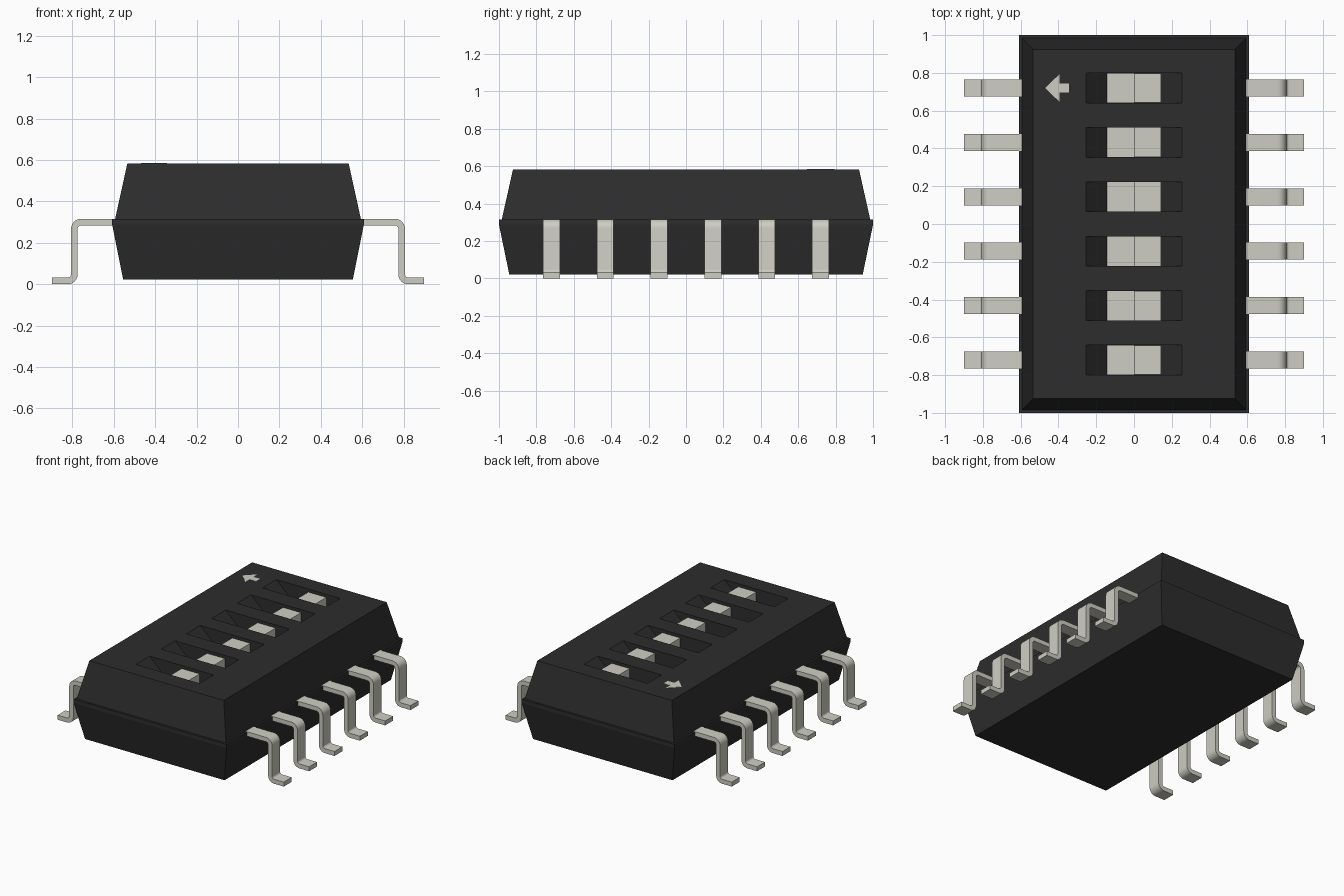
import bpy, bmesh, math

old = bpy.data.objects.get("Cube")
if old:
    bpy.data.objects.remove(old, do_unlink=True)


def material(name, color):
    m = bpy.data.materials.new(name)
    m.use_nodes = True
    m.diffuse_color = (*color, 1)
    node = next(n for n in m.node_tree.nodes if n.type == 'BSDF_PRINCIPLED')
    node.inputs["Base Color"].default_value = (*color, 1)
    return m


BLACK = material("black plastic", (0.026, 0.026, 0.026))
METAL = material("warm grey metal", (0.62, 0.615, 0.55))

TOP = 0.583            # height of the top face
SLOT_X, FLOOR_X = 0.254, 0.144
SLOT_Y, FLOOR_Z = 0.079, 0.48
ROWS = [(i - 2.5) * 0.288 for i in range(6)]


def make(name, bm, mat):
    bmesh.ops.recalc_face_normals(bm, faces=bm.faces)
    mesh = bpy.data.meshes.new(name)
    bm.to_mesh(mesh)
    bm.free()
    mesh.materials.append(mat)
    ob = bpy.data.objects.new(name, mesh)
    bpy.context.collection.objects.link(ob)
    return ob


def activate(ob):
    bpy.ops.object.select_all(action='DESELECT')
    ob.select_set(True)
    bpy.context.view_layer.objects.active = ob


def loft(bm, rings):
    """Skin a list of equal-length point loops and cap both ends."""
    loops = [[bm.verts.new(p) for p in ring] for ring in rings]
    n = len(loops[0])
    for a, b in zip(loops, loops[1:]):
        for i in range(n):
            j = (i + 1) % n
            bm.faces.new((a[i], a[j], b[j], b[i]))
    bm.faces.new(loops[0])
    bm.faces.new(loops[-1])


def rectangle(hx, hy, z, cx=0, cy=0):
    return [(cx + sx * hx, cy + sy * hy, z)
            for sx, sy in ((-1, -1), (1, -1), (1, 1), (-1, 1))]


# Body: tapered lower half, thin rim, stepped-in tapered upper half
bm = bmesh.new()
loft(bm, [rectangle(0.555, 0.945, 0.022), rectangle(0.608, 1.0, 0.288),
          rectangle(0.608, 1.0, 0.315), rectangle(0.594, 0.985, 0.315),
          rectangle(0.535, 0.925, TOP)])
body = make("body", bm, BLACK)

# Slots with sloping ends, cut into the top
bm = bmesh.new()
section = [(-SLOT_X, TOP + 0.05), (-SLOT_X, TOP), (-FLOOR_X, FLOOR_Z),
           (FLOOR_X, FLOOR_Z), (SLOT_X, TOP), (SLOT_X, TOP + 0.05)]
for y in ROWS:
    loft(bm, [[(x, y + s * SLOT_Y, z) for x, z in section] for s in (-1, 1)])
cutter = make("slot_cutter", bm, BLACK)
cutter.hide_render = True
cut = body.modifiers.new("slots", 'BOOLEAN')
cut.operation = 'DIFFERENCE'
cut.solver = 'EXACT'
cut.object = cutter
activate(body)
bpy.ops.object.modifier_apply(modifier=cut.name)
bpy.data.objects.remove(cutter, do_unlink=True)

# Sliders: low plate on the -x half, raised knob on the +x half
for n, y in enumerate(ROWS, 1):
    bm = bmesh.new()
    half = FLOOR_X / 2
    for cx, top in ((-half, FLOOR_Z + 0.006), (half, TOP - 0.022)):
        loft(bm, [rectangle(half - 0.0005, SLOT_Y - 0.001, z, cx, y)
                  for z in (FLOOR_Z - 0.005, top)])
    make(f"slider_{n}", bm, METAL)

# Gull-wing pins: centre line as (x, z, normal x, normal z)
THICK, WIDTH, BEND, STEPS = 0.032, 0.09, 0.032, 6
HIGH, LOW, LEG_X = 0.3, THICK / 2, 0.791
path = [(0.594, HIGH, 0, 1)]
for i in range(STEPS + 1):
    a = math.pi / 2 * (1 - i / STEPS)
    c, s = math.cos(a), math.sin(a)
    path.append((LEG_X - BEND + BEND * c, HIGH - BEND + BEND * s, c, s))
for i in range(STEPS + 1):
    a = math.pi * (1 + i / STEPS / 2)
    c, s = math.cos(a), math.sin(a)
    path.append((LEG_X + BEND + BEND * c, LOW + BEND + BEND * s, -c, -s))
path.append((0.9, LOW, 0, 1))

for side, label in ((1, "left"), (-1, "right")):
    for n, y in enumerate(ROWS, 1):
        bm = bmesh.new()
        h = THICK / 2
        loft(bm, [[(side * (x + u * h * nx), y + v * WIDTH / 2, z + u * h * nz)
                   for u, v in ((-1, -1), (1, -1), (1, 1), (-1, 1))]
                  for x, z, nx, nz in path])
        pin = make(f"{label}_pin_{n}", bm, METAL)
        activate(pin)
        bpy.ops.object.shade_smooth_by_angle(angle=math.radians(35))

# Direction arrow: thin plate on the top, pointing to -x
bm = bmesh.new()
tip, neck, tail, y = -0.47, -0.395, -0.343, ROWS[-1]
outline = [(tip, 0), (neck, -0.073), (neck, -0.024), (tail, -0.024),
           (tail, 0.024), (neck, 0.024), (neck, 0.073)]
loft(bm, [[(px, y + py, z) for px, py in outline]
          for z in (TOP - 0.002, TOP + 0.002)])
make("direction_arrow", bm, METAL)
